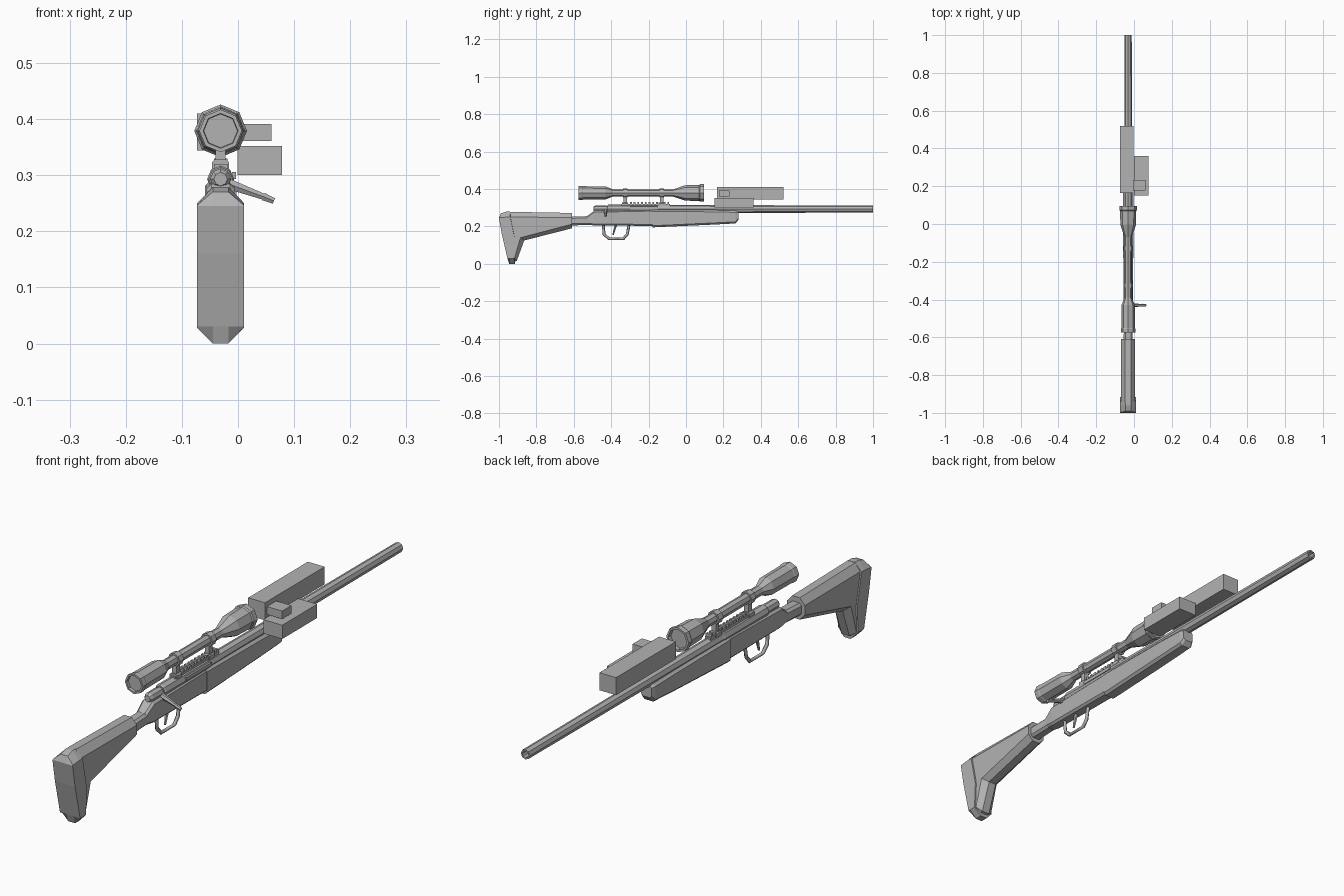
import bpy, bmesh, math
from mathutils import Vector

cube = bpy.data.objects.get("Cube")
if cube:
    bpy.data.objects.remove(cube)

grey = bpy.data.materials.new("plain grey")
grey.use_nodes = True
colour = (0.45, 0.45, 0.45, 1)
grey.diffuse_color = colour
grey.node_tree.nodes["Principled BSDF"].inputs["Base Color"].default_value = colour

AXIS = -0.031   # x of the long axis
BORE = 0.293    # height of the barrel axis
SIGHT = 0.379   # height of the scope axis


def skin(name, rings, caps=True):
    """Join matching rings of points into a closed, flat shaded body."""
    bm = bmesh.new()
    loops = [[bm.verts.new(p) for p in ring] for ring in rings]
    n = len(loops[0])
    for a, b in zip(loops, loops[1:]):
        for i in range(n):
            j = (i + 1) % n
            bm.faces.new((a[i], a[j], b[j], b[i]))
    if caps:
        bm.faces.new(loops[0])
        bm.faces.new(loops[-1])
    bmesh.ops.recalc_face_normals(bm, faces=bm.faces)
    mesh = bpy.data.meshes.new(name)
    bm.to_mesh(mesh)
    bm.free()
    mesh.materials.append(grey)
    obj = bpy.data.objects.new(name, mesh)
    bpy.context.collection.objects.link(obj)
    return obj


def turned(name, profile, z, sides=8):
    """Turn (y, radius) pairs around an axis along y."""
    angles = [math.tau * i / sides for i in range(sides)]
    return skin(name, [[(AXIS + r * math.cos(a), y, z + r * math.sin(a))
                        for a in angles] for y, r in profile])


def box(name, x0, x1, y0, y1, z0, z1):
    return skin(name, [[(x0, y, z0), (x1, y, z0), (x1, y, z1), (x0, y, z1)]
                       for y in (y0, y1)])


def body(name, sections):
    """Loft chamfered sections (y, low, high, half width, chamfer)."""
    rings = []
    for y, lo, hi, w, c in sections:
        half = [(w - c, lo), (w, lo + c), (w, hi - c), (w - c, hi)]
        outline = half + [(-x, z) for x, z in reversed(half)]
        rings.append([(AXIS + x, y, z) for x, z in outline])
    return skin(name, rings)


def slab(name, outer, inner, thin, wide):
    """Side outline with chamfered flanks."""
    layers = ((-wide, inner), (-thin, outer), (thin, outer), (wide, inner))
    return skin(name, [[(AXIS + x, y, z) for y, z in pts] for x, pts in layers])


def rod(name, start, end, r0, r1, sides=6):
    a, b = Vector(start), Vector(end)
    turn = (b - a).to_track_quat('Z', 'Y')
    circle = [Vector((math.cos(math.tau * i / sides), math.sin(math.tau * i / sides), 0))
              for i in range(sides)]
    return skin(name, [[p + turn @ (c * r) for c in circle]
                       for p, r in ((a, r0), (b, r1))])


# Shoulder stock and butt pad
slab("stock",
     [(-.945, .278), (-.61, .272), (-.61, .19), (-.865, .125), (-.905, .015), (-.93, .01), (-.92, .13)],
     [(-.945, .25), (-.61, .248), (-.61, .212), (-.885, .14), (-.917, .03), (-.93, .03), (-.92, .13)],
     .016, .037)
slab("butt_pad",
     [(-.99, .27), (-.96, .279), (-.94, .279), (-.915, .13), (-.915, 0), (-.945, 0), (-.955, .03), (-.985, .16), (-1, .245)],
     [(-.998, .246), (-.96, .25), (-.94, .25), (-.915, .13), (-.92, .03), (-.945, .028), (-.955, .03), (-.985, .16), (-1, .245)],
     .014, .042)
body("stock_neck", [(-.62, .205, .252, .024, .009), (-.52, .208, .255, .022, .009)])

# Receiver and fore-end
body("receiver", [(-.53, .21, .255, .022, .008), (-.49, .205, .284, .025, .008),
                  (-.18, .203, .29, .025, .008)])
body("fore_end", [(-.18, .195, .29, .028, .009), (.15, .21, .287, .028, .009),
                  (.265, .216, .284, .027, .009), (.28, .235, .28, .022, .008)])
turned("receiver_tube", [(-.42, .021), (-.415, .024), (-.16, .024), (-.14, .021)], BORE)
box("ejection_port", AXIS + .02, AXIS + .027, -.3, -.15, .293, .306)

# Barrel with an open muzzle
turned("barrel", [(-.15, .022), (.15, .021), (1, .019), (1, .013), (.96, .013)], BORE)

# Bolt and its handle
turned("bolt", [(-.495, .012), (-.485, .019), (-.43, .019), (-.41, .014), (-.38, .014)], BORE)
rod("bolt_handle", (AXIS + .01, -.43, .286), (.05, -.43, .26), .011, .006)
rod("bolt_knob", (.045, -.43, .262), (.064, -.43, .254), .008, .006)

# Trigger and guard
path = [(-.442, .208), (-.438, .158), (-.412, .134), (-.335, .134), (-.314, .158), (-.305, .208)]
curve = bpy.data.curves.new("trigger_guard", 'CURVE')
curve.dimensions = '3D'
curve.bevel_depth = .008
curve.bevel_resolution = 0
curve.use_fill_caps = True
spline = curve.splines.new('POLY')
spline.points.add(len(path) - 1)
for point, (y, z) in zip(spline.points, path):
    point.co = (AXIS, y, z, 1)
curve.materials.append(grey)
bpy.context.collection.objects.link(bpy.data.objects.new("trigger_guard", curve))
rod("trigger", (AXIS, -.375, .21), (AXIS, -.39, .155), .008, .004)

# Scope, with recessed glass at both ends
turned("scope", [(-.565, .03), (-.575, .031), (-.575, .038), (-.555, .038), (-.55, .036),
                 (-.43, .035), (-.39, .019), (-.07, .019), (-.005, .041), (.07, .043),
                 (.075, .047), (.095, .047), (.095, .039), (.08, .038)], SIGHT)

# Scope mounts and toothed rail
for label, y in (("rear", -.325), ("front", -.13)):
    turned(label + "_scope_ring", [(y - .013, .025), (y + .013, .025)], SIGHT)
    box(label + "_mount_post", AXIS - .009, AXIS + .009, y - .01, y + .01, .315, .36)
    body(label + "_mount_foot", [(y - .016, .305, .328, .015, .005),
                                 (y + .016, .305, .328, .015, .005)])
box("rail", AXIS - .012, AXIS + .012, -.345, -.085, .3, .32)
for i in range(11):
    y = -.3 + i * .02
    box(f"rail_tooth_{i + 1}", AXIS - .012, AXIS + .012, y, y + .01, .318, .33)

# Box-shaped accessories beside and above the barrel
box("upper_box", -.073, -.003, .165, .52, .344, .41)
box("side_box", -.001, .078, .152, .36, .3, .352)
box("small_switch", -.005, .06, .177, .232, .361, .391)
